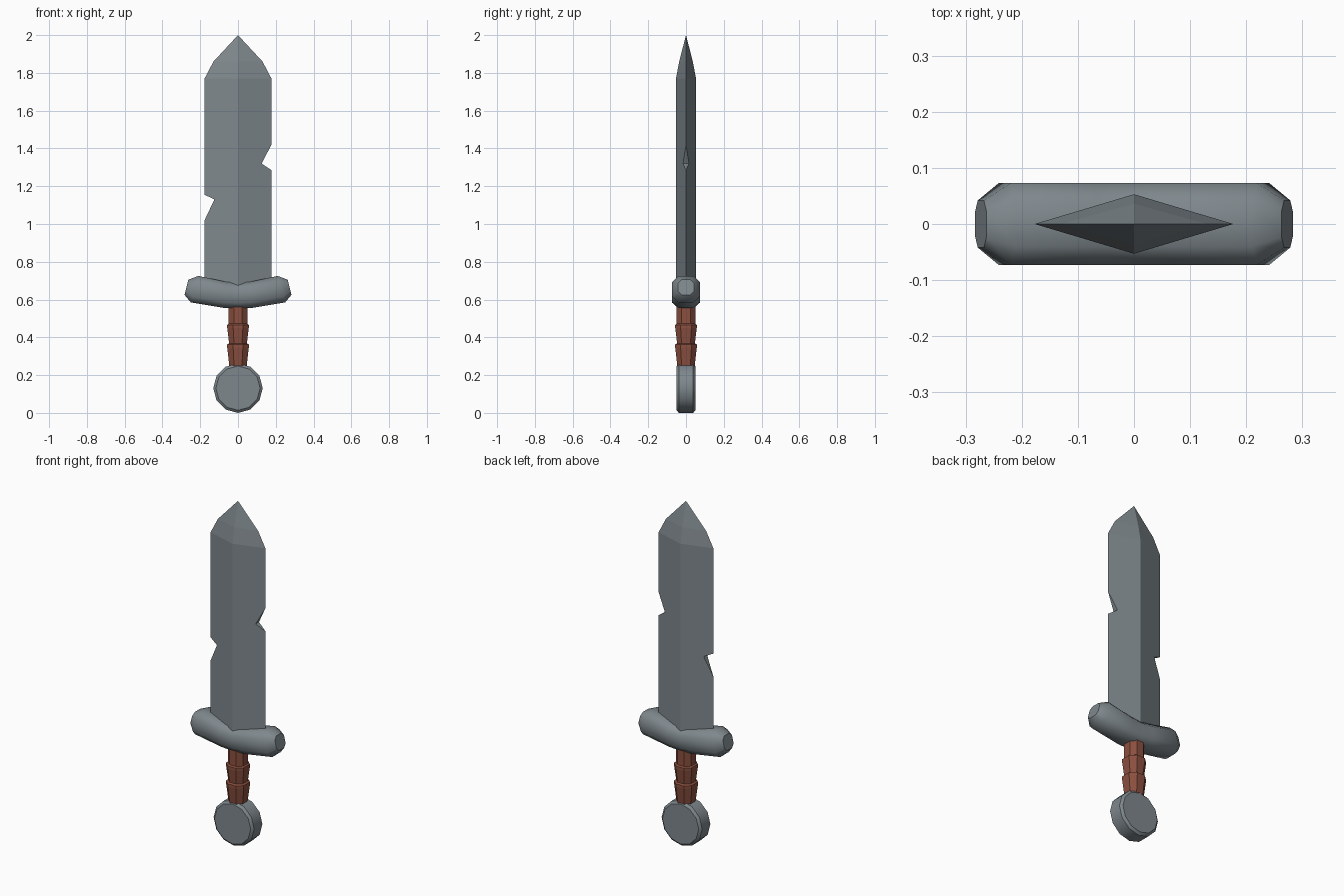
import bpy, bmesh, math

if "Cube" in bpy.data.objects:
    bpy.data.objects.remove(bpy.data.objects["Cube"])


def material(name, rgb):
    m = bpy.data.materials.new(name)
    m.diffuse_color = (*rgb, 1)
    m.use_nodes = True
    m.node_tree.nodes["Principled BSDF"].inputs["Base Color"].default_value = m.diffuse_color
    return m


steel = material("grey steel", (0.21, 0.245, 0.265))
leather = material("brown leather", (0.26, 0.08, 0.05))


def finish(bm, name, mat, smooth=None):
    bmesh.ops.remove_doubles(bm, verts=bm.verts, dist=1e-5)
    bmesh.ops.recalc_face_normals(bm, faces=bm.faces)
    me = bpy.data.meshes.new(name)
    bm.to_mesh(me)
    bm.free()
    ob = bpy.data.objects.new(name, me)
    bpy.context.collection.objects.link(ob)
    me.materials.append(mat)
    if smooth:
        bpy.ops.object.select_all(action='DESELECT')
        ob.select_set(True)
        bpy.context.view_layer.objects.active = ob
        bpy.ops.object.shade_smooth_by_angle(angle=math.radians(smooth))
    return ob


def loft(rings, name, mat, smooth=None):
    """Skin a list of equal-length rings and cap both ends."""
    bm = bmesh.new()
    vs = [[bm.verts.new(p) for p in r] for r in rings]
    n = len(vs[0])
    for a, b in zip(vs, vs[1:]):
        for i in range(n):
            j = (i + 1) % n
            bm.faces.new((a[i], a[j], b[j], b[i]))
    bm.faces.new(vs[0])
    bm.faces.new(vs[-1])
    return finish(bm, name, mat, smooth)


def octagon(a, b, ca, cb):
    """Chamfered rectangle: half sizes a, b and half flat lengths ca, cb."""
    return [(a, -cb), (a, cb), (ca, b), (-ca, b),
            (-a, cb), (-a, -cb), (-ca, -b), (ca, -b)]


# blade: diamond section with one notch in each edge
W, T, BASE, SHOULDER = 0.177, 0.053, 0.62, 1.77
bm = bmesh.new()
for side, notch in ((1, (1.285, 1.32, 1.42)), (-1, (1.02, 1.13, 1.155))):
    deep = 0.125
    yn = T * (1 - deep / W)
    lo, mid, hi = notch
    for f in (-1, 1):
        def face(*pts):
            bm.faces.new([bm.verts.new((side * x, f * y, z)) for x, y, z in pts])
        face((0, T, BASE), (W, 0, BASE), (W, 0, lo), (deep, yn, mid),
             (W, 0, hi), (W, 0, SHOULDER), (0, T, SHOULDER))
        face((0, T, SHOULDER), (W, 0, SHOULDER), (0.13, 0, 1.86), (0, 0.036, 1.86))
        face((0, 0.036, 1.86), (0.13, 0, 1.86), (0, 0, 2))
        face((0, 0, BASE), (W, 0, BASE), (0, T, BASE))
    for z in (lo, hi):
        bm.faces.new([bm.verts.new((side * x, y, zz)) for x, y, zz in
                      ((W, 0, z), (deep, yn, mid), (deep, -yn, mid))])
finish(bm, "blade", steel)

# guard: upswept bar of octagonal section, narrowed at the ends
# each station: x, centre z, half height, half depth, lean of the section
half = [(0.273, 0.665, 0.04, 0.042, 0.010), (0.23, 0.655, 0.07, 0.073, 0.020),
        (0.07, 0.625, 0.069, 0.073, 0.006)]
stations = ([(-x, z, h, d, -l) for x, z, h, d, l in half]
            + [(0, 0.62, 0.067, 0.073, 0)] + half[::-1])
loft([[(x - l * v / h, u, z + v) for u, v in octagon(d, h, d * 0.55, h * 0.55)]
      for x, z, h, d, l in stations], "guard", steel, 50)

# grip: octagonal with two flared leather wraps
grip = [(0.24, 0.045), (0.345, 0.057), (0.362, 0.057), (0.368, 0.047),
        (0.45, 0.057), (0.466, 0.057), (0.472, 0.049), (0.60, 0.049)]
loft([[(x, y, z) for x, y in octagon(r, r, r * 0.45, r * 0.5)] for z, r in grip],
     "grip", leather)

# pommel: twelve-sided disc with bevelled rims
R = 0.131
loft([[(r * math.sin(math.tau * i / 12), y, R + r * math.cos(math.tau * i / 12))
       for i in range(12)]
      for y, r in ((-0.05, 0.117), (-0.038, R), (0.038, R), (0.05, 0.117))],
     "pommel", steel, 35)
